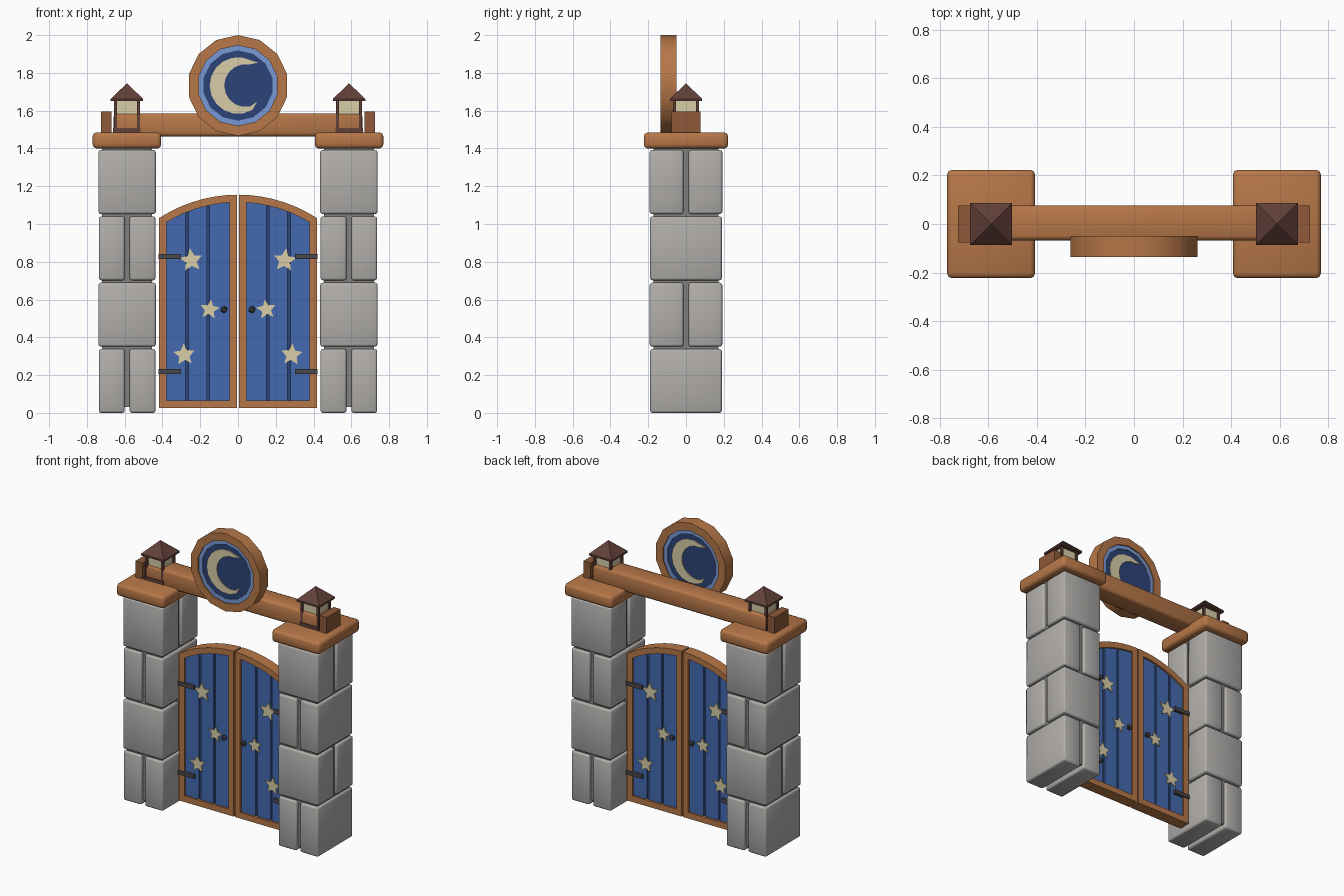
import bpy, bmesh, math
from mathutils import Matrix

if "Cube" in bpy.data.objects:
    bpy.data.objects.remove(bpy.data.objects["Cube"])


def mat(name, r, g, b):
    m = bpy.data.materials.new(name)
    lin = [((c / 255 + 0.055) / 1.055) ** 2.4 for c in (r, g, b)]
    m.diffuse_color = (*lin, 1)
    m.use_nodes = True
    m.node_tree.nodes["Principled BSDF"].inputs["Base Color"].default_value = m.diffuse_color
    return m


STONE = mat("stone grey", 177, 174, 171)
MORTAR = mat("mortar grey", 132, 129, 126)
WOOD = mat("warm wood", 182, 119, 72)
DARKWOOD = mat("dark wood", 142, 90, 58)
ROOF = mat("roof brown", 98, 64, 57)
IRON = mat("iron", 72, 71, 76)
BLUE = mat("door blue", 68, 106, 176)
NAVY = mat("navy", 43, 68, 120)
SKY = mat("light blue", 120, 153, 214)
CREAM = mat("cream", 216, 205, 168)


def finish(name, bm, material, angle=30):
    bmesh.ops.recalc_face_normals(bm, faces=bm.faces)
    me = bpy.data.meshes.new(name)
    bm.to_mesh(me)
    bm.free()
    me.materials.append(material)
    for p in me.polygons:
        p.use_smooth = True
    me.set_sharp_from_angle(angle=math.radians(angle))
    ob = bpy.data.objects.new(name, me)
    bpy.context.collection.objects.link(ob)
    return ob


def box(name, x, y, z, material, bevel=0):
    """Box from (min, max) ranges, with optional rounded edges."""
    bm = bmesh.new()
    bmesh.ops.create_cube(bm, size=1)
    for v in bm.verts:
        v.co = [sum(r) / 2 + c * (r[1] - r[0]) for r, c in zip((x, y, z), v.co)]
    if bevel:
        bmesh.ops.bevel(bm, geom=bm.edges[:], offset=bevel, segments=2,
                        profile=0.5, affect='EDGES')
    return finish(name, bm, material, 60 if bevel else 30)


def prism(name, pts, y0, y1, material):
    """Extrude an outline in the x-z plane along y."""
    bm = bmesh.new()
    f = bm.faces.new([bm.verts.new((x, y0, z)) for x, z in pts])
    ext = bmesh.ops.extrude_face_region(bm, geom=[f])
    for v in ext["geom"]:
        if isinstance(v, bmesh.types.BMVert):
            v.co.y = y1
    return finish(name, bm, material)


def ring(name, outer, inner, y0, y1, material):
    """Frame between two matching outlines."""
    bm = bmesh.new()
    loops = [[bm.verts.new((x, y, z)) for x, z in pts]
             for pts, y in ((outer, y0), (outer, y1), (inner, y1), (inner, y0))]
    n = len(outer)
    for a, b in zip(loops, loops[1:] + loops[:1]):
        for i in range(n):
            j = (i + 1) % n
            bm.faces.new((a[i], a[j], b[j], b[i]))
    return finish(name, bm, material)


def circle(r, n, cz):
    return [(r * math.sin(2 * math.pi * i / n), cz + r * math.cos(2 * math.pi * i / n))
            for i in range(n)]


def arched(x0, x1, z0, radius, n=7):
    """Outline with flat bottom and arc top about the gate centre."""
    xs = [x0 + (x1 - x0) * i / n for i in range(n + 1)]
    return [(x1, z0), (x0, z0)] + [(x, 0.387 + math.sqrt(radius ** 2 - x * x)) for x in xs]


def star(cx, cz, r, tilt):
    return [(cx + (r if i % 2 == 0 else r * 0.48) * math.sin(math.radians(36 * i + tilt)),
             cz + (r if i % 2 == 0 else r * 0.48) * math.cos(math.radians(36 * i + tilt)))
            for i in range(10)]


for s, side in ((-1, "left"), (1, "right")):
    def span(a, b):
        return tuple(sorted((s * a, s * b)))

    def flip(pts):
        return [(s * x, z) for x, z in pts]

    # stone pillar: alternating split courses around a mortar core
    box(f"{side}_pillar_core", span(0.455, 0.72), (-0.172, 0.172), (0.03, 1.41), MORTAR)
    for c in range(4):
        z = (c * 0.351, c * 0.351 + 0.338)
        if c % 2 == 0:
            for x in ((0.437, 0.574), (0.6, 0.737)):
                box(f"{side}_stone_{c}", span(*x), (-0.19, 0.19), z, STONE, 0.012)
        else:
            for y in ((-0.192, -0.014), (0.014, 0.192)):
                box(f"{side}_stone_{c}", span(0.435, 0.739), y, z, STONE, 0.012)
    box(f"{side}_cap", span(0.407, 0.769), (-0.223, 0.223), (1.4, 1.485), WOOD, 0.02)
    box(f"{side}_beam_stop", span(0.67, 0.724), (-0.076, 0.076), (1.48, 1.595), DARKWOOD)

    # lantern
    lx = 0.588
    box(f"{side}_lantern_base", span(lx - 0.073, lx + 0.073), (-0.073, 0.073),
        (1.48, 1.507), ROOF)
    box(f"{side}_lantern_glass", span(lx - 0.056, lx + 0.056), (-0.056, 0.056),
        (1.5, 1.655), CREAM)
    for px in (-0.06, 0.06):
        for py in (-0.06, 0.06):
            box(f"{side}_lantern_post", span(lx + px - 0.008, lx + px + 0.008),
                (py - 0.008, py + 0.008), (1.5, 1.655), ROOF)
    box(f"{side}_lantern_eave", span(lx - 0.086, lx + 0.086), (-0.086, 0.086),
        (1.65, 1.662), ROOF)
    bm = bmesh.new()
    bmesh.ops.create_cone(bm, cap_ends=True, segments=4, radius1=0.086 * math.sqrt(2),
                          radius2=0, depth=0.083,
                          matrix=Matrix.Translation((s * lx, 0, 1.7035))
                          @ Matrix.Rotation(math.pi / 4, 4, 'Z'))
    finish(f"{side}_lantern_roof", bm, ROOF)

    # arched door leaf
    ring(f"{side}_door_frame", flip(arched(0.005, 0.418, 0.025, 0.768)),
         flip(arched(0.044, 0.378, 0.066, 0.728)), -0.04, 0.04, WOOD)
    prism(f"{side}_door_backing", flip(arched(0.03, 0.39, 0.05, 0.74)), -0.018, 0.018, NAVY)
    for x0, x1 in ((0.04, 0.15), (0.165, 0.263), (0.278, 0.384)):
        prism(f"{side}_door_plank", flip(arched(x0, x1, 0.06, 0.735, 3)), -0.027, 0.027, BLUE)
    for cx, cz, r, tilt in ((0.248, 0.808, 0.064, 6), (0.15, 0.548, 0.054, -8),
                            (0.284, 0.308, 0.06, 4)):
        for y0, y1 in ((-0.034, -0.026), (0.026, 0.034)):
            prism(f"{side}_door_star", flip(star(cx, cz, r, tilt)), y0, y1, CREAM)
    for z in (0.828, 0.219):
        box(f"{side}_hinge", span(0.303, 0.422), (-0.048, 0.048), (z - 0.013, z + 0.013), IRON)
    for y in (-0.045, 0.045):
        bm = bmesh.new()
        bmesh.ops.create_icosphere(bm, subdivisions=1, radius=0.02,
                                   matrix=Matrix.Translation((s * 0.074, y, 0.547)))
        finish(f"{side}_door_knob", bm, IRON)

# cross beam
box("cross_beam", (-0.658, 0.658), (-0.067, 0.076), (1.464, 1.586), WOOD, 0.018)

# round sign with a moon on both faces
CZ, N = 1.733, 14
ring("sign_rim", circle(0.267, N, CZ), circle(0.213, N, CZ), -0.135, -0.05, WOOD)
ring("sign_inner_ring", circle(0.217, N, CZ), circle(0.186, N, CZ), -0.127, -0.058, SKY)
prism("sign_disc", circle(0.19, N, CZ), -0.12, -0.065, NAVY)


def arc(cx, r, a0, a1, n):
    angs = [math.radians(a0 + (a1 - a0) * i / n) for i in range(n + 1)]
    return [(cx + r * math.cos(a), r * math.sin(a)) for a in angs]


moon = ([(0.108, 0.122)] + arc(0, 0.15, 62, 300, 12) + [(0.102, -0.085)]
        + arc(0.04, 0.113, 282, 80, 10))
for s, y0, y1 in ((1, -0.127, -0.119), (-1, -0.066, -0.058)):
    prism("sign_moon", [(s * x, CZ + z) for x, z in moon], y0, y1, CREAM)
